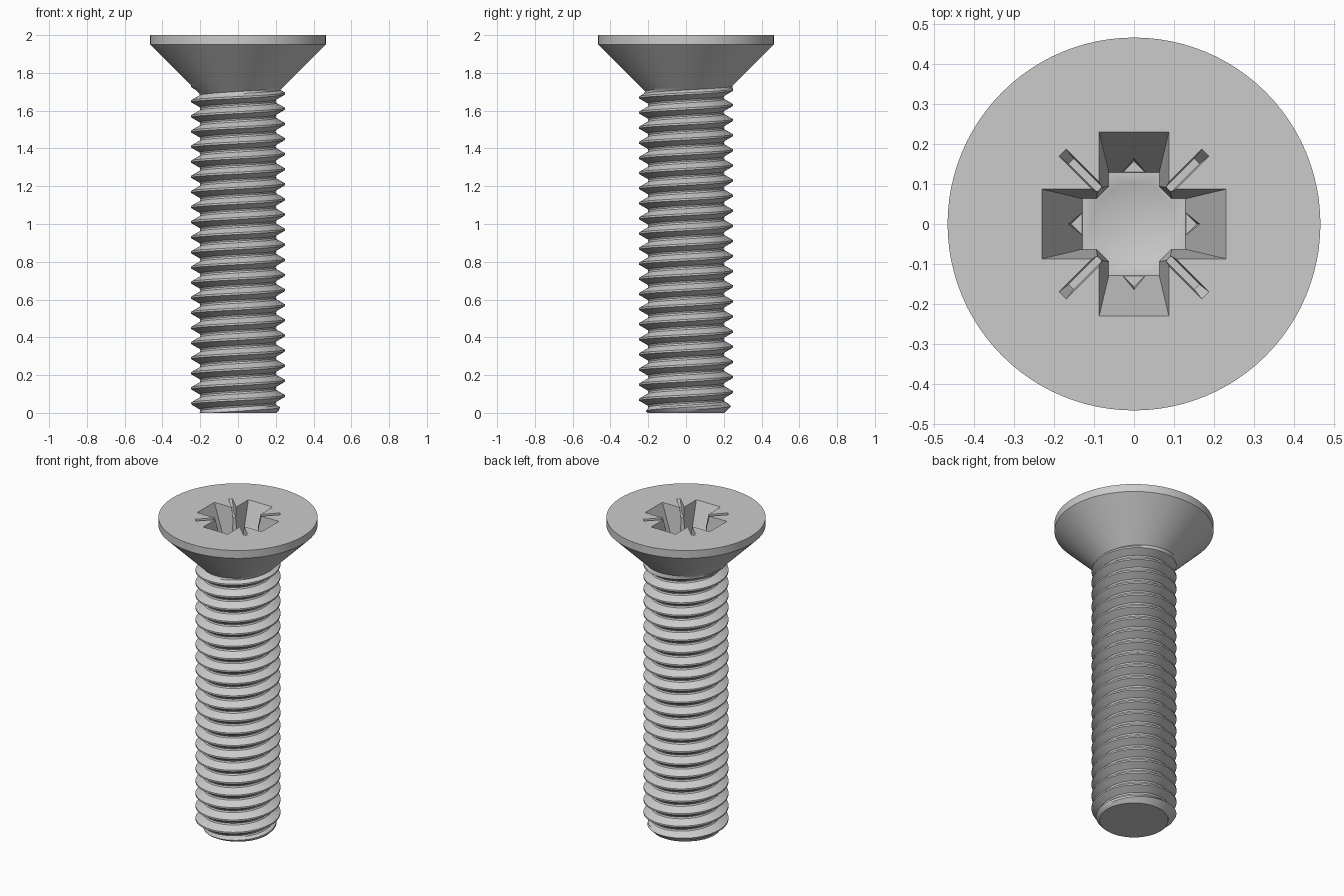
import bpy, bmesh, math

if "Cube" in bpy.data.objects:
    bpy.data.objects.remove(bpy.data.objects["Cube"])

N = 96            # sides
PITCH = 0.08
PHASE = 0.01      # crest height at angle 0
Z_CONE = 1.77     # thread grid ends here, inside the cone
R_HEAD, Z_RIM = 0.465, 1.95
# distance from the crest centre -> radius, over one pitch
PROFILE = [(-0.005, 0.248), (0.005, 0.248), (0.0195, 0.223), (0.031, 0.203),
           (0.040, 0.199), (0.049, 0.203), (0.0605, 0.223)]
M = len(PROFILE)


def thread_radius(z, ang):
    d = (z - PHASE - PITCH * ang / math.tau + 0.005) % PITCH - 0.005
    pts = PROFILE + [(PITCH - 0.005, 0.248)]
    r = 0.248
    for (a, ra), (b, rb) in zip(pts, pts[1:]):
        if a <= d <= b:
            r = ra + (rb - ra) * (d - a) / (b - a)
            break
    r = min(r, 0.202 + z)                      # chamfered tip
    return max(r, R_HEAD - (Z_RIM - z))        # countersunk cone


# Screw body: helical grid, clamped at both ends, then head rings
bm = bmesh.new()
cache = {}


def vert(i, z, r=None):
    key = (i, round(z, 5))
    if key not in cache:
        a = math.tau * i / N
        r = thread_radius(z, a) if r is None else r
        cache[key] = bm.verts.new((r * math.cos(a), r * math.sin(a), z))
    return cache[key]


def grid_vert(i, j):
    if i == N:
        i, j = 0, j + M
    z = PHASE + PITCH * (j // M + i / N) + PROFILE[j % M][0]
    return vert(i, min(max(z, 0), Z_CONE))


def add_face(vs):
    vs = list(dict.fromkeys(vs))
    if len(vs) > 2:
        bm.faces.new(vs)


for i in range(N):
    for j in range(-2 * M, 24 * M):
        add_face([grid_vert(i, j), grid_vert(i + 1, j),
                  grid_vert(i + 1, j + 1), grid_vert(i, j + 1)])
    k = (i + 1) % N
    for za, zb in ((Z_CONE, Z_RIM), (Z_RIM, 2.0)):
        ra = None if za == Z_CONE else R_HEAD
        add_face([vert(i, za, ra), vert(k, za, ra),
                  vert(k, zb, R_HEAD), vert(i, zb, R_HEAD)])
bm.faces.new([vert(i, 0) for i in reversed(range(N))])
bm.faces.new([vert(i, 2.0) for i in range(N)])
bmesh.ops.recalc_face_normals(bm, faces=bm.faces)
mesh = bpy.data.meshes.new("screw")
bm.to_mesh(mesh)
bm.free()
screw = bpy.data.objects.new("screw", mesh)
bpy.context.collection.objects.link(screw)


def cut(cutter):
    mod = screw.modifiers.new("recess", 'BOOLEAN')
    mod.operation, mod.solver, mod.object = 'DIFFERENCE', 'EXACT', cutter
    bpy.context.view_layer.objects.active = screw
    bpy.ops.object.modifier_apply(modifier=mod.name)
    bpy.data.objects.remove(cutter)


def frustum(name, top, bottom, z_bottom, deg):
    """Tapered box; top half sizes are at z = 2, and it extends a little above."""
    e = 0.05 / (2 - z_bottom)
    high = [t + (t - b) * e for t, b in zip(top, bottom)]
    b = bmesh.new()
    bmesh.ops.create_cube(b, size=2)
    c, s = math.cos(math.radians(deg)), math.sin(math.radians(deg))
    for v in b.verts:
        hx, hy = high if v.co.z > 0 else bottom
        x, y = v.co.x * hx, v.co.y * hy
        v.co = (x * c - y * s, x * s + y * c, 2.05 if v.co.z > 0 else z_bottom)
    me = bpy.data.meshes.new(name)
    b.to_mesh(me)
    b.free()
    ob = bpy.data.objects.new(name, me)
    ob.hide_render = True
    bpy.context.collection.objects.link(ob)
    return ob


# Cross recess: two tapered wings, chamfered core, pointed floor
FLOOR = 1.75
for deg in (0, 90):
    cut(frustum("wing_cutter", (0.23, 0.087), (0.129, 0.063), FLOOR, deg))
cut(frustum("core_cutter", (0.125, 0.125), (0.111, 0.111), FLOOR + 0.0005, 45))
bpy.ops.mesh.primitive_cone_add(vertices=48, radius1=0, radius2=0.105, depth=0.06,
                                location=(0, 0, FLOOR - 0.0295))
bpy.context.object.hide_render = True
cut(bpy.context.object)

# Diagonal tick marks
for deg in (45, 135):
    cut(frustum("tick_cutter", (0.252, 0.0125), (0.222, 0.009), 1.94, deg))

bpy.ops.object.select_all(action='DESELECT')
screw.select_set(True)
bpy.context.view_layer.objects.active = screw
bpy.ops.object.shade_smooth_by_angle(angle=math.radians(30))
